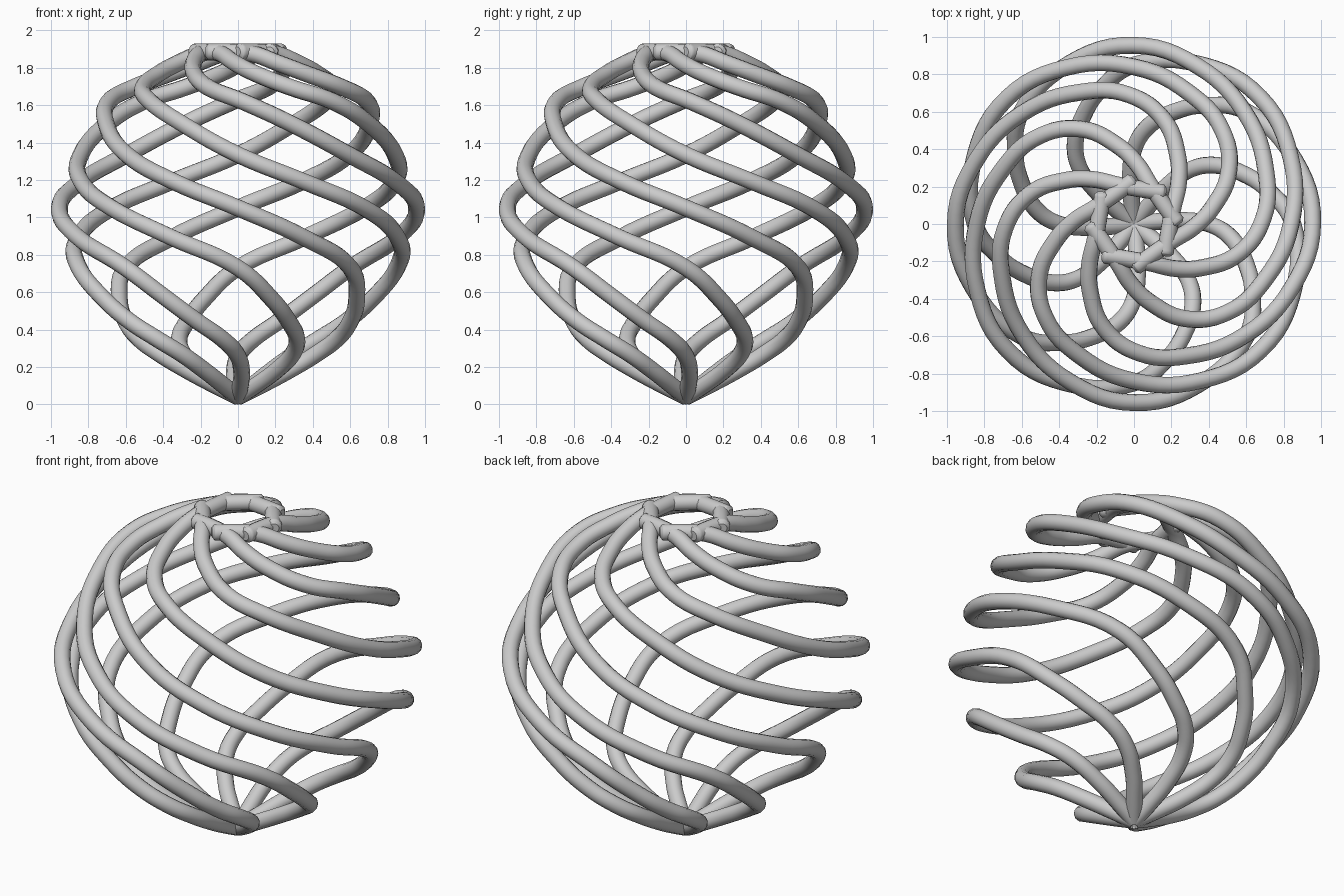
import bpy
from math import radians, cos, sin, tau

if "Cube" in bpy.data.objects:
    bpy.data.objects.remove(bpy.data.objects["Cube"])

STRANDS = 8
TUBE = 0.045

# One strand: (clockwise turn in degrees, distance from axis, height)
PATH = [
    (0, 0.0, 0.04), (-6, 0.12, 0.10), (-4, 0.27, 0.18), (1, 0.42, 0.27),
    (9, 0.535, 0.35), (20, 0.64, 0.445), (31, 0.74, 0.565), (45, 0.85, 0.73),
    (68, 0.925, 0.895), (90, 0.955, 1.05), (112, 0.91, 1.19),
    (135, 0.84, 1.335), (158, 0.76, 1.50), (178, 0.69, 1.62),
    (196, 0.58, 1.695), (213, 0.43, 1.77), (228, 0.32, 1.825),
    (250, 0.22, 1.875), (283, 0.19, 1.885), (313, 0.23, 1.885),
    (316, 0.24, 1.885),
]


def strand(index):
    """Round wire spiralling up from the base to the crown ring."""
    curve = bpy.data.curves.new(f"spiral_wire_{index + 1}", 'CURVE')
    curve.dimensions = '3D'
    curve.resolution_u = 6
    curve.bevel_depth = TUBE
    curve.bevel_resolution = 4
    curve.use_fill_caps = True
    spline = curve.splines.new('BEZIER')
    spline.bezier_points.add(len(PATH) - 1)
    start = tau * index / STRANDS
    for point, (turn, r, z) in zip(spline.bezier_points, PATH):
        a = start - radians(turn)
        point.co = (r * cos(a), r * sin(a), z)
        point.handle_left_type = point.handle_right_type = 'AUTO'
    # Rounded tip on the crown ring
    spline.bezier_points[-1].radius = 0.6
    spline.use_smooth = True
    obj = bpy.data.objects.new(curve.name, curve)
    bpy.context.collection.objects.link(obj)


# Cage of evenly spaced wires
for i in range(STRANDS):
    strand(i)
